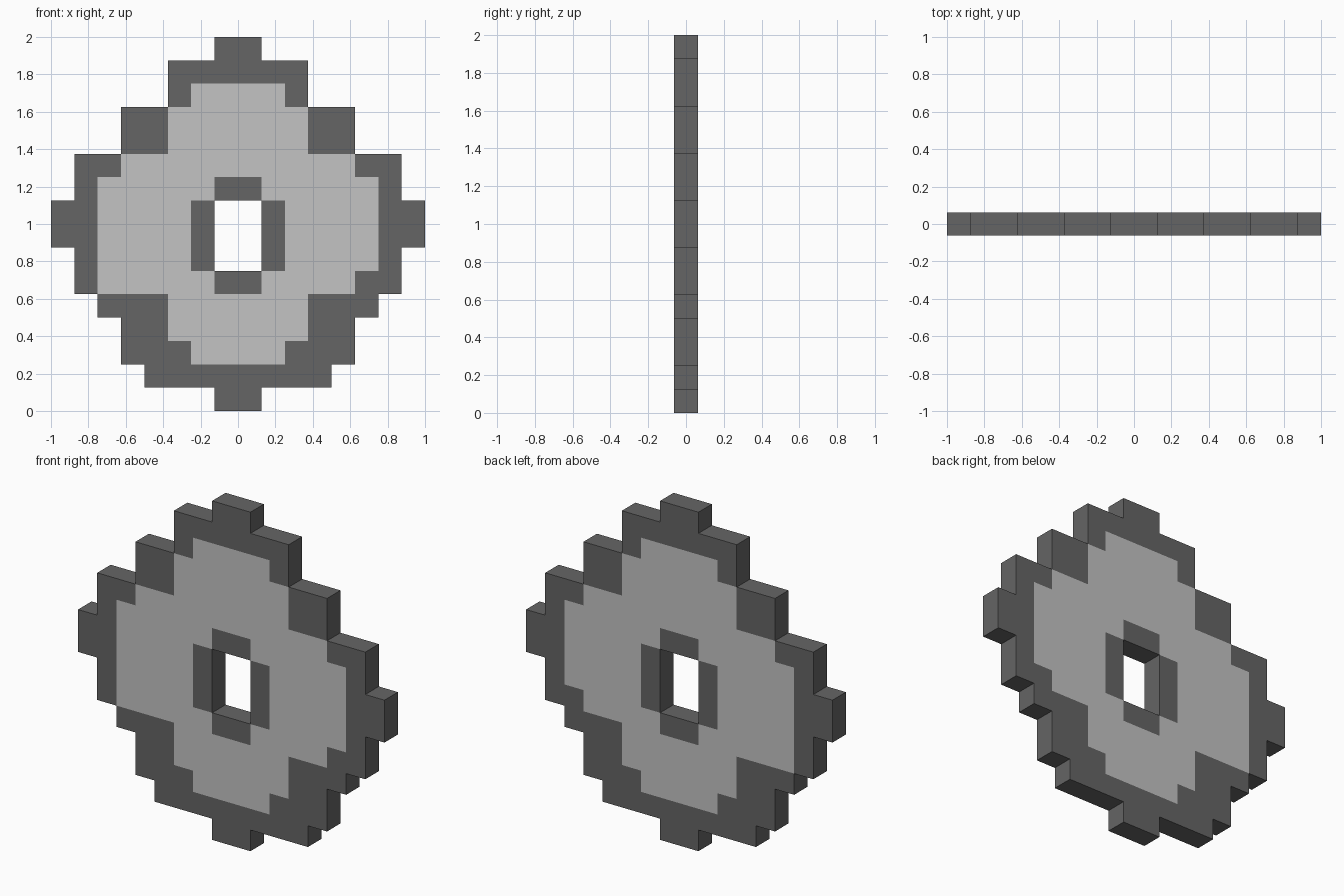
import bpy, bmesh

if "Cube" in bpy.data.objects:
    bpy.data.objects.remove(bpy.data.objects["Cube"])

U = 0.125          # one block of the stepped pattern
HALF = U / 2       # half the disc thickness

# Stepped bands: (bottom row, top row, left column, right column) in blocks
OUTLINE = [(0, 1, -1, 1), (1, 2, -4, 4), (2, 4, -5, 5), (4, 5, -6, 6),
           (5, 7, -7, 7), (7, 9, -8, 8), (9, 11, -7, 7), (11, 13, -5, 5),
           (13, 15, -3, 3), (15, 16, -1, 1)]
PANEL = [(2, 3, -2, 2), (3, 5, -3, 3), (5, 6, -6, 5), (6, 10, -6, 6),
         (10, 11, -5, 5), (11, 13, -3, 3), (13, 14, -2, 2)]
HOLE = [(6, 9, -1, 1)]
HOLE_FRAME = [(5, 10, -1, 1), (6, 9, -2, 2)]


def inside(bands, col, row):
    return any(z0 <= row < z1 and x0 <= col < x1 for z0, z1, x0, x1 in bands)


def material(name, grey):
    m = bpy.data.materials.new(name)
    m.diffuse_color = (grey, grey, grey, 1)
    m.use_nodes = True
    m.node_tree.nodes["Principled BSDF"].inputs["Base Color"].default_value = m.diffuse_color
    return m


# Flat front sheet of blocks, leaving the centre hole open
bm = bmesh.new()
for row in range(16):
    for col in range(-8, 8):
        if inside(OUTLINE, col, row) and not inside(HOLE, col, row):
            corners = ((col, row), (col + 1, row), (col + 1, row + 1), (col, row + 1))
            bm.faces.new([bm.verts.new((x * U, -HALF, z * U)) for x, z in corners])
bmesh.ops.remove_doubles(bm, verts=bm.verts, dist=1e-4)

# Thicken the sheet: walls appear only along the outline and the hole
res = bmesh.ops.extrude_face_region(bm, geom=bm.faces[:], use_keep_orig=True)
back = [v for v in res["geom"] if isinstance(v, bmesh.types.BMVert)]
bmesh.ops.translate(bm, verts=back, vec=(0, 2 * HALF, 0))
bmesh.ops.recalc_face_normals(bm, faces=bm.faces)

# Light panel on both broad sides, dark rim, hole frame and walls
for f in bm.faces:
    f.normal_update()
    c = f.calc_center_median()
    col, row = c.x / U, c.z / U
    broad = abs(f.normal.y) > 0.5
    light = broad and inside(PANEL, col, row) and not inside(HOLE_FRAME, col, row)
    f.material_index = 1 if light else 0

mesh = bpy.data.meshes.new("stepped_disc")
bm.to_mesh(mesh)
bm.free()
mesh.materials.append(material("dark grey", 0.130))
mesh.materials.append(material("light grey", 0.552))
disc = bpy.data.objects.new("stepped_disc", mesh)
bpy.context.collection.objects.link(disc)
